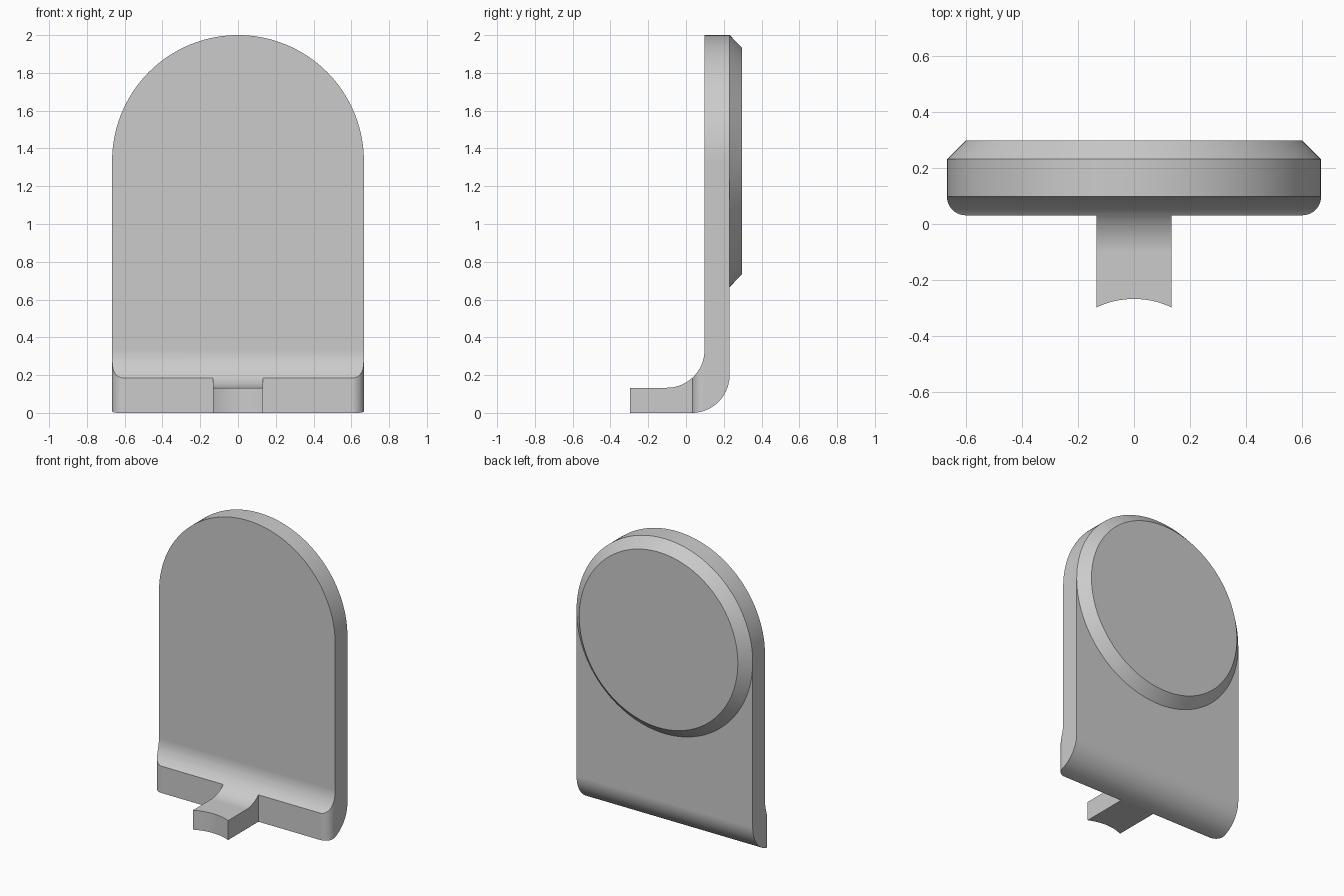
import bpy, bmesh
from math import pi, cos, sin, asin
from mathutils import Matrix, Vector

if "Cube" in bpy.data.objects:
    bpy.data.objects.remove(bpy.data.objects["Cube"])

R = 0.6665           # half width and arch radius
ARCH_Z = 2 - R       # centre of arch and disc
BACK, FACE, LIP, TIP = 0.231, 0.098, 0.031, -0.297


def arc(cx, cy, r, a0, a1, n):
    return [(cx + r * cos(a0 + (a1 - a0) * i / n),
             cy + r * sin(a0 + (a1 - a0) * i / n)) for i in range(n + 1)]


def link(name, bm):
    bmesh.ops.recalc_face_normals(bm, faces=bm.faces)
    mesh = bpy.data.meshes.new(name)
    bm.to_mesh(mesh)
    bm.free()
    ob = bpy.data.objects.new(name, mesh)
    bpy.context.collection.objects.link(ob)
    return ob


def prism(name, outline, place, direction):
    """Extrude a 2D outline placed in 3D along a direction."""
    bm = bmesh.new()
    face = bm.faces.new([bm.verts.new(place(*p)) for p in outline])
    out = bmesh.ops.extrude_face_region(bm, geom=[face])
    bmesh.ops.translate(bm, vec=Vector(direction),
                        verts=[v for v in out["geom"] if isinstance(v, bmesh.types.BMVert)])
    return link(name, bm)


def smooth(ob, degrees=30):
    bpy.ops.object.select_all(action='DESELECT')
    ob.select_set(True)
    bpy.context.view_layer.objects.active = ob
    bpy.ops.object.shade_smooth_by_angle(angle=degrees * pi / 180)
    ob.modifiers.new("weighted", 'WEIGHTED_NORMAL').keep_sharp = True


# Bent plate: L-shaped side profile (y, z)
bend = 0.2
profile = ([(-0.5, 0)] + arc(BACK - bend, bend, bend, -pi / 2, 0, 20)
           + [(BACK, 2.2), (FACE, 2.2)]
           + arc(FACE - bend, 0.133 + bend, bend, 0, -pi / 2, 20) + [(-0.5, 0.133)])
plate = prism("bent_plate", profile, lambda y, z: (-0.8, y, z), (1.6, 0, 0))

# Front outline: round-topped arch
arch_pts = [(-R, -0.2), (R, -0.2)] + arc(0, ARCH_Z, R, 0, pi, 72)
arch = prism("arch_cutter", arch_pts, lambda x, z: (x, -0.6, z), (0, 1.2, 0))

# Plan outline: rounded front corners and a tongue with a concave tip
w, c, t, tip_r = R + 0.0004, 0.067, 0.133, 0.31
half = asin(t / tip_r)
tip_y = TIP - tip_r * cos(half)
right = [(t, LIP)] + arc(w - c, LIP + c, c, -pi / 2, 0, 10) + [(w, 0.5)]
left = [(-x, y) for x, y in reversed(right)]
plan_pts = arc(0, tip_y, tip_r, pi / 2 + half, pi / 2 - half, 16) + right + left
plan = prism("plan_cutter", plan_pts, lambda x, y: (x, y, -0.2), (0, 0, 2.7))

for cutter in (arch, plan):
    cutter.hide_render = True
    mod = plate.modifiers.new("trim", 'BOOLEAN')
    mod.operation, mod.solver, mod.object = 'INTERSECT', 'EXACT', cutter
    bpy.context.view_layer.objects.active = plate
    bpy.ops.object.modifier_apply(modifier=mod.name)
    bpy.data.objects.remove(cutter)
smooth(plate)

# Bevelled round disc on the back, open where it meets the plate
bm = bmesh.new()
depth = 0.297 - BACK
bmesh.ops.create_cone(bm, cap_ends=True, segments=144, radius1=R, radius2=0.6, depth=depth,
                      matrix=Matrix.Translation((0, BACK + depth / 2, ARCH_Z))
                      @ Matrix.Rotation(-pi / 2, 4, 'X'))
hidden = min(bm.faces, key=lambda f: f.calc_center_median().y)
bmesh.ops.delete(bm, geom=[hidden], context='FACES_ONLY')
smooth(link("back_disc", bm))
